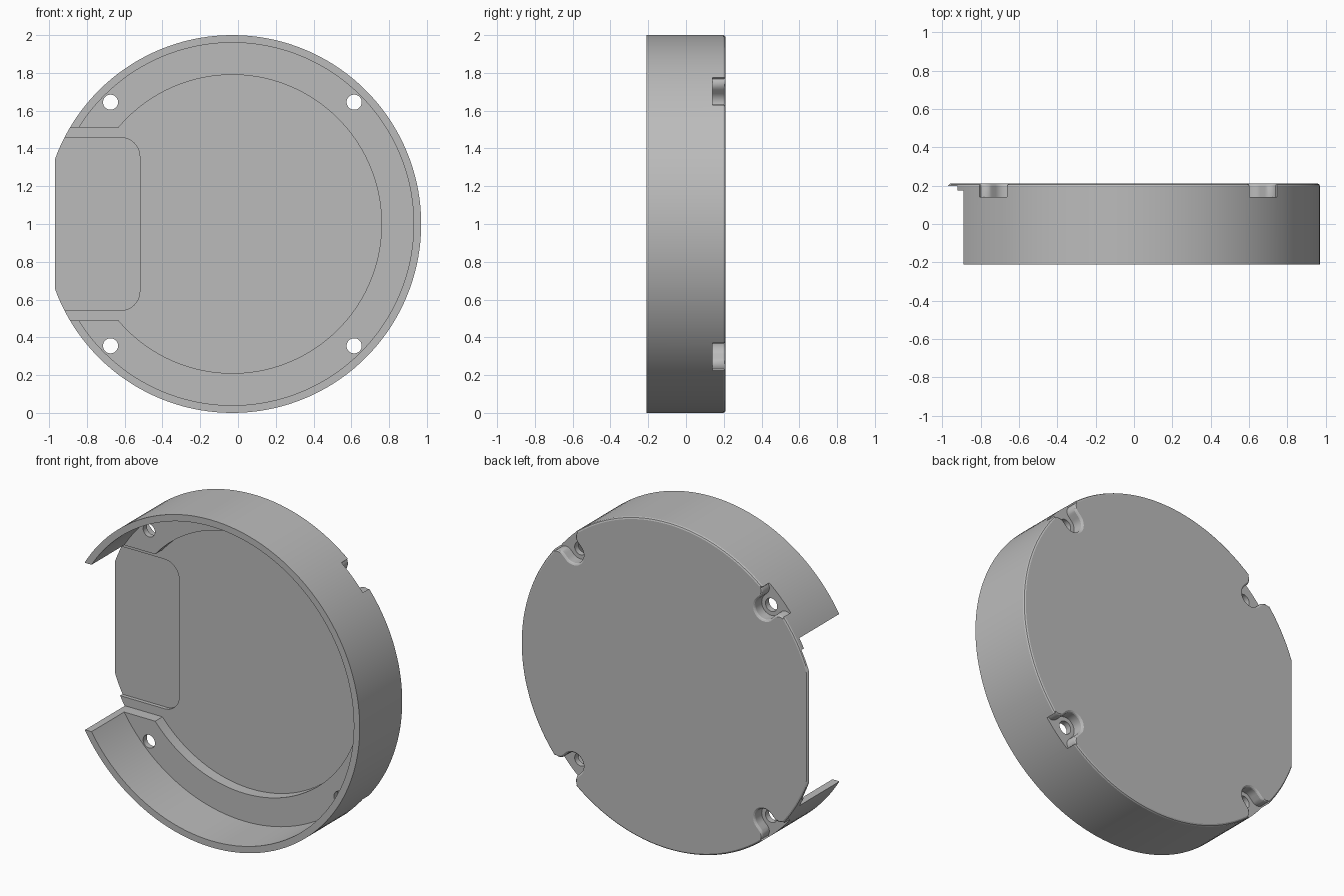
import bpy, bmesh
from math import cos, sin, pi, radians
from mathutils import Matrix, Vector

if "Cube" in bpy.data.objects:
    bpy.data.objects.remove(bpy.data.objects["Cube"])

CENTRE = Vector((-0.03, 0, 1))   # axis of the round cover, running along y
SEGMENTS = 144

grey = bpy.data.materials.new("plain grey")
grey.use_nodes = True
colour = (0.5, 0.5, 0.5, 1)
grey.diffuse_color = colour
grey.node_tree.nodes["Principled BSDF"].inputs["Base Color"].default_value = colour


def make_object(name, bm):
    bmesh.ops.remove_doubles(bm, verts=bm.verts, dist=1e-6)
    bmesh.ops.recalc_face_normals(bm, faces=bm.faces)
    mesh = bpy.data.meshes.new(name)
    bm.to_mesh(mesh)
    bm.free()
    mesh.materials.append(grey)
    obj = bpy.data.objects.new(name, mesh)
    obj.location = CENTRE
    bpy.context.collection.objects.link(obj)
    return obj


def lathe(name, profile):
    """Spin a (radius, y) profile around the y axis."""
    bm = bmesh.new()
    verts = [bm.verts.new((r, y, 0)) for r, y in profile]
    edges = [bm.edges.new(pair) for pair in zip(verts, verts[1:])]
    bmesh.ops.spin(bm, geom=verts + edges, cent=(0, 0, 0), axis=(0, 1, 0),
                   angle=2 * pi, steps=SEGMENTS, use_merge=True)
    return make_object(name, bm)


def loft(name, levels):
    """Join equal (x, z) outlines stacked at rising y into a solid."""
    bm = bmesh.new()
    rings = [[bm.verts.new((x, y, z)) for x, z in outline] for y, outline in levels]
    for a, b in zip(rings, rings[1:]):
        for i in range(len(a)):
            j = (i + 1) % len(a)
            bm.faces.new((a[i], a[j], b[j], b[i]))
    bm.faces.new(rings[0])
    bm.faces.new(rings[-1])
    return make_object(name, bm)


def arc(x, z, r, start, end, steps=10):
    angles = [radians(start + (end - start) * i / steps) for i in range(steps + 1)]
    return [(x + r * cos(a), z + r * sin(a)) for a in angles]


def mirrored(upper):
    """Close an upper half outline with its reflection in z."""
    return upper + [(x, -z) for x, z in reversed(upper)]


def cut(body, cutter):
    mod = body.modifiers.new("cut", "BOOLEAN")
    mod.operation = "DIFFERENCE"
    mod.solver = "EXACT"
    mod.object = cutter
    bpy.context.view_layer.objects.active = body
    bpy.ops.object.modifier_apply(modifier=mod.name)
    bpy.data.objects.remove(cutter)


# Round cover: rim wall, raised inner ledge, thin floor, softened back edge
cover = lathe("round_cover", [
    (0, 0.21), (0.988, 0.21), (0.996, 0.206), (1, 0.198), (1, -0.21),
    (0.96, -0.21), (0.96, 0.105), (0.79, 0.105), (0.79, 0.175), (0, 0.175)])

# Side opening through the rim and ledge, with rounded wall ends
opening = mirrored([(-1.2, 0.56), (-0.875, 0.56)]
                   + arc(-0.85, 0.535, 0.025, 180, 270, 6) + [(-0.5, 0.51)])
cut(cover, loft("opening_cutter", [(-0.5, opening), (0.1749, opening)]))

# Shallow rounded recess in the floor beside the opening
recess = mirrored([(-1.2, 0.457)] + arc(-0.59, 0.357, 0.1, 90, 0))
cut(cover, loft("recess_cutter", [(-0.5, recess), (0.198, recess)]))

# Flat side with a chamfered back edge
def side(x):
    return [(-1.3, 0.8), (x, 0.8), (x, -0.8), (-1.3, -0.8)]

cut(cover, loft("side_cutter", [(-0.5, side(-0.94)), (0.2, side(-0.94)),
                                (0.22, side(-0.92))]))


# Four screw pockets, open to the rim with flared mouths, and their holes
def pocket(w):
    mouth = 0.92 + 0.065
    half = arc(0.912, 0, w, 180, 90) + arc(mouth - 0.045, w + 0.045, 0.045, 270, 350, 6)
    return mirrored(half + [(1.1, half[-1][1])])


for quarter in range(4):
    turn = Matrix.Rotation(radians(45 + 90 * quarter), 4, "Y")
    slot = loft("pocket_cutter", [(0.14, pocket(0.065)), (0.199, pocket(0.065)),
                                  (0.205, pocket(0.068)), (0.2101, pocket(0.076)),
                                  (0.25, pocket(0.076))])
    circle = arc(0.912, 0, 0.04, 0, 348.75, 31)
    hole = loft("hole_cutter", [(0, circle), (0.2, circle)])
    for cutter in (slot, hole):
        cutter.data.transform(turn)
        cut(cover, cutter)

# Smooth the round walls, keep the edges crisp
bpy.ops.object.select_all(action="DESELECT")
cover.select_set(True)
bpy.context.view_layer.objects.active = cover
bpy.ops.object.shade_smooth_by_angle(angle=radians(25))
